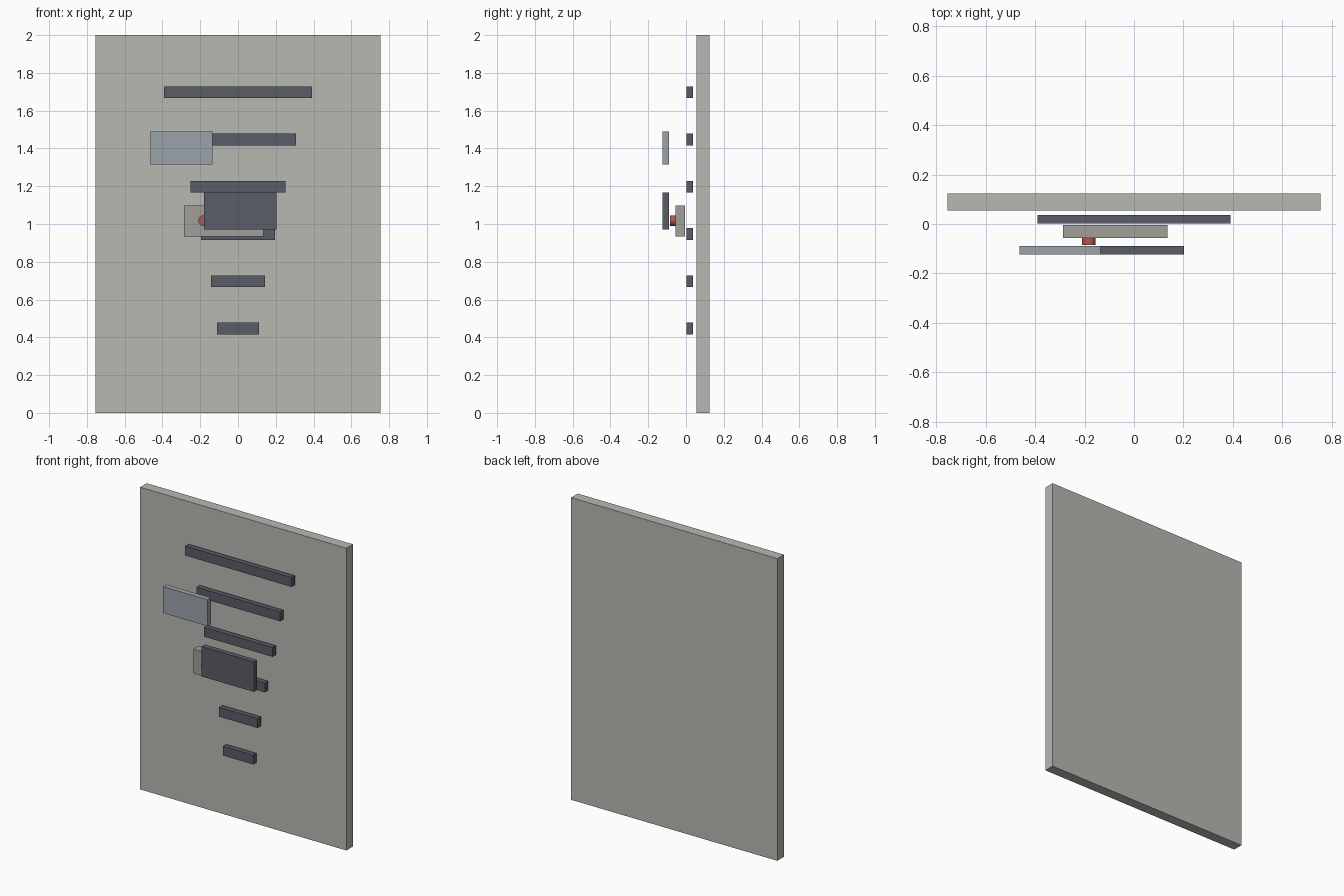
import bpy, math

if "Cube" in bpy.data.objects:
    bpy.data.objects.remove(bpy.data.objects["Cube"])


def material(name, rgb):
    m = bpy.data.materials.new(name)
    m.diffuse_color = (*rgb, 1)
    m.use_nodes = True
    m.node_tree.nodes["Principled BSDF"].inputs["Base Color"].default_value = m.diffuse_color
    return m


DARK = material("charcoal", (0.10, 0.11, 0.13))
STEEL = material("steel_grey", (0.33, 0.37, 0.40))
STONE = material("warm_grey", (0.36, 0.35, 0.32))
PALE = material("pale_grey", (0.48, 0.48, 0.45))
RED = material("dull_red", (0.40, 0.10, 0.09))


def box(name, x, y, z, mat):
    """Box from (min, max) ranges on each axis."""
    bpy.ops.mesh.primitive_cube_add(size=1, location=[sum(r) / 2 for r in (x, y, z)])
    ob = bpy.context.object
    ob.name = name
    ob.scale = [r[1] - r[0] for r in (x, y, z)]
    bpy.ops.object.transform_apply(location=False, rotation=False, scale=True)
    ob.data.materials.append(mat)
    return ob


# Back board
box("back_board", (-0.755, 0.755), (0.055, 0.124), (0, 2), PALE)

# Six bars, evenly spaced and narrowing downwards
for i, half in enumerate((0.391, 0.307, 0.251, 0.195, 0.142, 0.111)):
    z = 1.697 - 0.25 * i
    box(f"bar_{i + 1}", (-half, half), (0.003, 0.037), (z - 0.031, z + 0.031), DARK)

# Floating plates
box("middle_plate", (-0.287, 0.135), (-0.056, -0.004), (0.935, 1.097), STONE)
box("upper_front_plate", (-0.463, -0.135), (-0.124, -0.089), (1.314, 1.489), STEEL)
box("lower_front_plate", (-0.18, 0.203), (-0.124, -0.089), (0.97, 1.168), DARK)

# Round button on the middle plate
bpy.ops.mesh.primitive_cylinder_add(vertices=16, radius=0.028, depth=0.031,
                                    location=(-0.183, -0.0695, 1.018),
                                    rotation=(math.pi / 2, 0, 0))
button = bpy.context.object
button.name = "button"
button.data.materials.append(RED)
bpy.ops.object.shade_smooth_by_angle()
